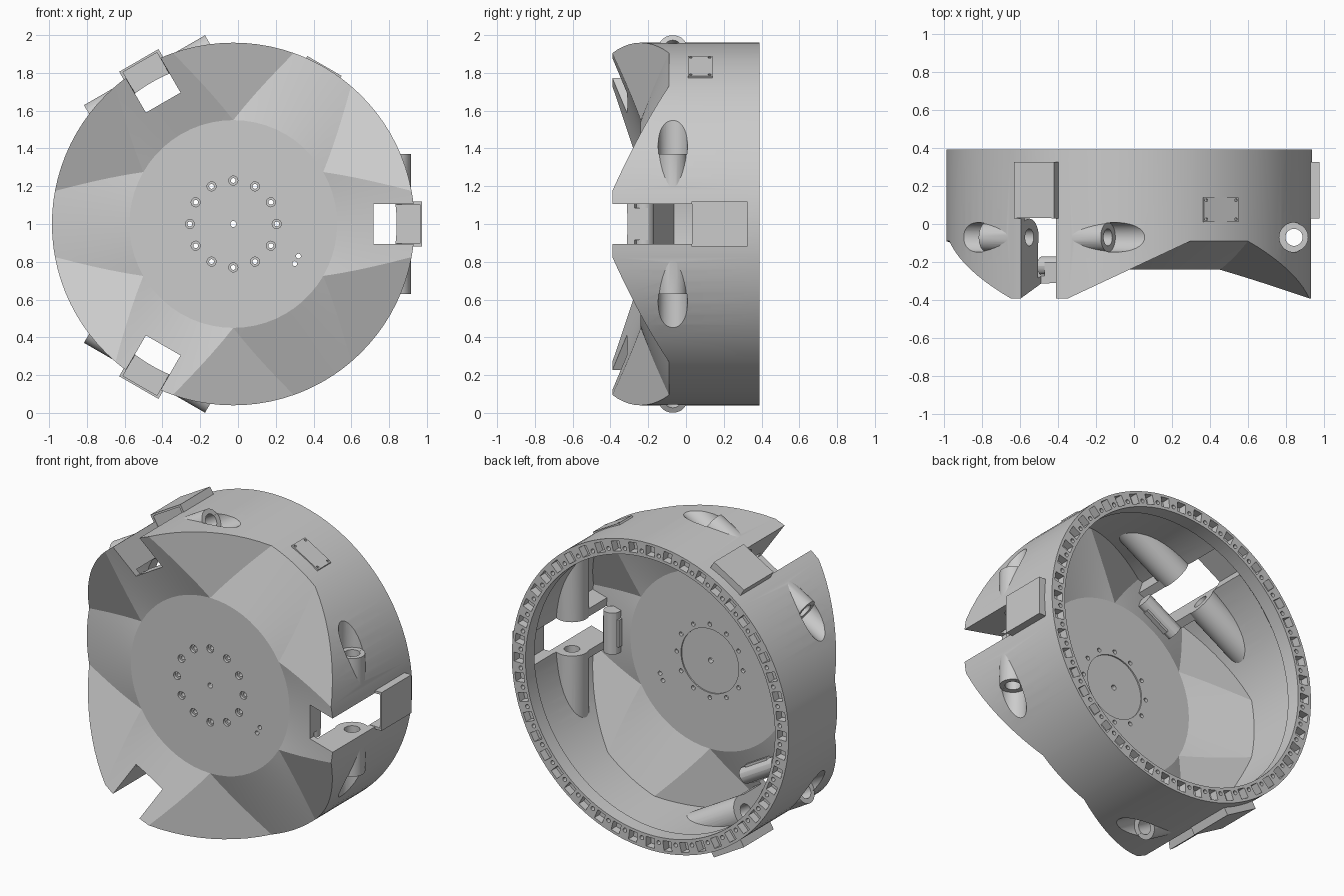
import bpy, bmesh, math
from mathutils import Matrix, Vector

if "Cube" in bpy.data.objects:
    bpy.data.objects.remove(bpy.data.objects["Cube"])

CENTRE = Vector((-0.025, 0, 1.0))
R, R_HUB, Y_HUB, RISE = 0.96, 0.55, -0.24, 0.15
K = RISE / (R * math.sin(math.radians(19.5)))
LOBES = [0, 120, 240]


def crown(r):
    """Height of ridges/valleys at radius r, and half angle of the slanted facet."""
    c = max(0, RISE * (r - R_HUB) / (R - R_HUB))
    return c, math.asin(c / (K * r))


def ring_points(r, y=None, off=0.0, n=10):
    """One ring: ridge, slant, valley, slant, three times; y=None follows the crown."""
    c, d = crown(r if y is None else R)
    s = math.radians(30)
    pts = []
    for k in LOBES:
        spans = [(-s + d, s - d, -c, -c), (s - d, s + d, -c, c),
                 (s + d, 3 * s - d, c, c), (3 * s - d, 3 * s + d, c, -c)]
        for a0, a1, h0, h1 in spans:
            for i in range(n):
                a = a0 + (a1 - a0) * i / n
                h = h0
                if h0 != h1:
                    h = K * r * math.sin(a - (a0 + a1) / 2) * (1 if h1 > h0 else -1)
                yy = Y_HUB + h + off if y is None else y
                a += math.radians(k)
                pts.append(Vector((r * math.cos(a), yy, r * math.sin(a))))
    return pts


def finish(bm, name):
    bmesh.ops.recalc_face_normals(bm, faces=bm.faces)
    me = bpy.data.meshes.new(name)
    bm.to_mesh(me)
    bm.free()
    ob = bpy.data.objects.new(name, me)
    bpy.context.collection.objects.link(ob)
    return ob


def loft(name, rings):
    """Closed solid through the rings; coincident points in a ring share a vertex."""
    bm = bmesh.new()
    rows = []
    for ring in rings:
        row = []
        for p in ring:
            same = [v for v in (row[:1] + row[-1:]) if (v.co - p).length < 1e-4]
            row.append(same[0] if same else bm.verts.new(p))
        rows.append(row)
    n = len(rows[0])
    for a, b in zip(rows, rows[1:]):
        for i in range(n):
            j = (i + 1) % n
            quad = list(dict.fromkeys((a[i], a[j], b[j], b[i])))
            if len(quad) > 2:
                bm.faces.new(quad)
    for row in (rows[0], rows[-1]):
        bm.faces.new(list(dict.fromkeys(row)))
    bmesh.ops.triangulate(bm, faces=[f for f in bm.faces if len(f.verts) == 4])
    return finish(bm, name)


def turn(deg):
    return Matrix.Rotation(-math.radians(deg), 4, 'Y')


def boxes(name, u, y, v, angles):
    """Boxes given by radial, axial and tangential ranges, repeated around the axis."""
    bm = bmesh.new()
    mid = [(p[0] + p[1]) / 2 for p in (u, y, v)]
    size = [p[1] - p[0] for p in (u, y, v)]
    for a in angles:
        m = turn(a) @ Matrix.Translation(mid) @ Matrix.Diagonal((*size, 1))
        bmesh.ops.create_cube(bm, size=1, matrix=m)
    return finish(bm, name)


def rods(name, r, specs, seg=32):
    """Cylinders from start to end point (radial, axial, tangential), turned by an angle."""
    bm = bmesh.new()
    for a, p, q in specs:
        p, q = Vector(p), Vector(q)
        rot = (q - p).to_track_quat('Z', 'Y').to_matrix().to_4x4()
        bmesh.ops.create_cone(bm, cap_ends=True, segments=seg, radius1=r, radius2=r,
                              depth=(q - p).length,
                              matrix=turn(a) @ Matrix.Translation((p + q) / 2) @ rot)
    return finish(bm, name)


def boolean(ob, op, other):
    """Apply a boolean; fall back to the second solver if the first loses the body."""
    for solver in ('MANIFOLD', 'EXACT'):
        m = ob.modifiers.new(op, 'BOOLEAN')
        m.operation, m.object, m.solver = op, other, solver
        deps = bpy.context.evaluated_depsgraph_get()
        deps.update()
        me = bpy.data.meshes.new_from_object(ob.evaluated_get(deps))
        ob.modifiers.clear()
        before = len(ob.data.vertices)
        changed = len(me.vertices) != before
        if changed and len(me.vertices) > (8 if op == 'INTERSECT' else before * 0.7):
            ob.data = me
            break
    bpy.data.objects.remove(other)


# Hollow drum shell with the three-lobed front
radii = [0.55, 0.62, 0.7, 0.78, 0.87]
drum = loft("drum_housing",
            [ring_points(r) for r in radii + [R]]
            + [ring_points(R, 0.39), ring_points(0.865, 0.39), ring_points(0.865, 0.30),
               ring_points(0.92, 0.25)]
            + [ring_points(r, None, 0.04) for r in [0.92] + radii[::-1]])

# Solid envelope that trims the inner bosses
envelope = loft("envelope", [ring_points(r, None, 0.02) for r in radii + [0.94]]
                + [ring_points(0.94, 0.35)])

# Inner bosses beside each slot, and hinge blocks at the slot ends
AX, AY = 0.865, -0.07
boss = rods("boss", 0.098, [(a, (AX, AY, -0.66), (AX, AY, 0.66)) for a in LOBES], 40)
boolean(boss, 'UNION', boxes("web", (0.775, 1.05), (-0.5, AY), (-0.155, 0.155), LOBES))
boolean(boss, 'UNION', boxes("hinge", (0.63, 0.755), (-0.5, -0.2), (-0.085, 0.085), LOBES))
boolean(boss, 'UNION', rods("pin", 0.05, [(a, (0.69, -0.22, -0.13), (0.69, -0.22, 0.13))
                                          for a in LOBES], 24))
boolean(boss, 'INTERSECT', envelope)
boolean(drum, 'UNION', boss)

# Tangential tubes breaking through the wall, and slot covers
boolean(drum, 'UNION', rods("tube", 0.075, [(a, (AX, AY, -0.37), (AX, AY, 0.37))
                                            for a in LOBES], 40))
boolean(drum, 'UNION', boxes("cover", (0.925, 1.0), (0.03, 0.325), (-0.12, 0.12), LOBES))

# Slots, cover recesses, tube outlets and bores
boolean(drum, 'DIFFERENCE', boxes("slot", (0.742, 1.2), (-0.6, 0.031), (-0.106, 0.106), LOBES))
boolean(drum, 'DIFFERENCE', boxes("recess", (0.8, 0.988), (0.0, 0.301), (-0.104, 0.104), LOBES))
boolean(drum, 'DIFFERENCE', rods("outlet", 0.0775, [
    (a, (AX, AY, s * 0.3705), (AX, AY, s * 0.75)) for a in LOBES for s in (-1, 1)], 40))
boolean(drum, 'DIFFERENCE', rods("bore", 0.045, [
    (a, (AX, AY, -0.45), (AX, AY, 0.45)) for a in LOBES], 28))

# Rear rim: pockets alternating with small round holes
N = 48
boolean(drum, 'DIFFERENCE', boxes("pocket", (0.882, 0.943), (0.34, 0.45), (-0.028, 0.028),
                                  [i * 360 / N for i in range(N)]))
boolean(drum, 'DIFFERENCE', rods("rim_hole", 0.013, [
    ((i + 0.5) * 360 / N, (0.9, 0.34, 0), (0.9, 0.45, 0)) for i in range(N)], 12))

# Hub: bolt circle with counterbores, centre hole, sensor holes and rear groove
bolts = [i * 30 for i in range(12)]
boolean(drum, 'DIFFERENCE', rods("bolt_sink", 0.024, [
    (a, (0.23, -0.3, 0), (0.23, -0.222, 0)) for a in bolts], 20))
boolean(drum, 'DIFFERENCE', rods("bolt_hole", 0.013, [
    (a, (0.23, -0.3, 0), (0.23, -0.15, 0)) for a in bolts]
    + [(0, (x, -0.3, z), (x, -0.15, z)) for x, z in ((0.325, -0.21), (0.345, -0.17))], 14))
boolean(drum, 'DIFFERENCE', rods("hub_recess", 0.2, [(0, (0, -0.208, 0), (0, -0.1, 0))], 64))
boolean(drum, 'DIFFERENCE', rods("hub_hole", 0.016, [(0, (0, -0.3, 0), (0, -0.1, 0))], 20))

# Screwed access plate on the upper right wall
plate = boxes("access_plate", (0.94, 0.966), (0.01, 0.14), (-0.105, 0.105), [60])
boolean(plate, 'DIFFERENCE', rods("screw_hole", 0.008, [
    (60, (0.955, 0.075 + sy * 0.05, sv * 0.09), (1.0, 0.075 + sy * 0.05, sv * 0.09))
    for sy in (-1, 1) for sv in (-1, 1)], 12))

bpy.data.objects.remove(envelope) if "envelope" in bpy.data.objects else None
for ob in (drum, plate):
    ob.data.transform(Matrix.Translation(CENTRE))
    bpy.ops.object.select_all(action='DESELECT')
    ob.select_set(True)
    bpy.context.view_layer.objects.active = ob
    bpy.ops.object.shade_smooth_by_angle(angle=math.radians(15))
